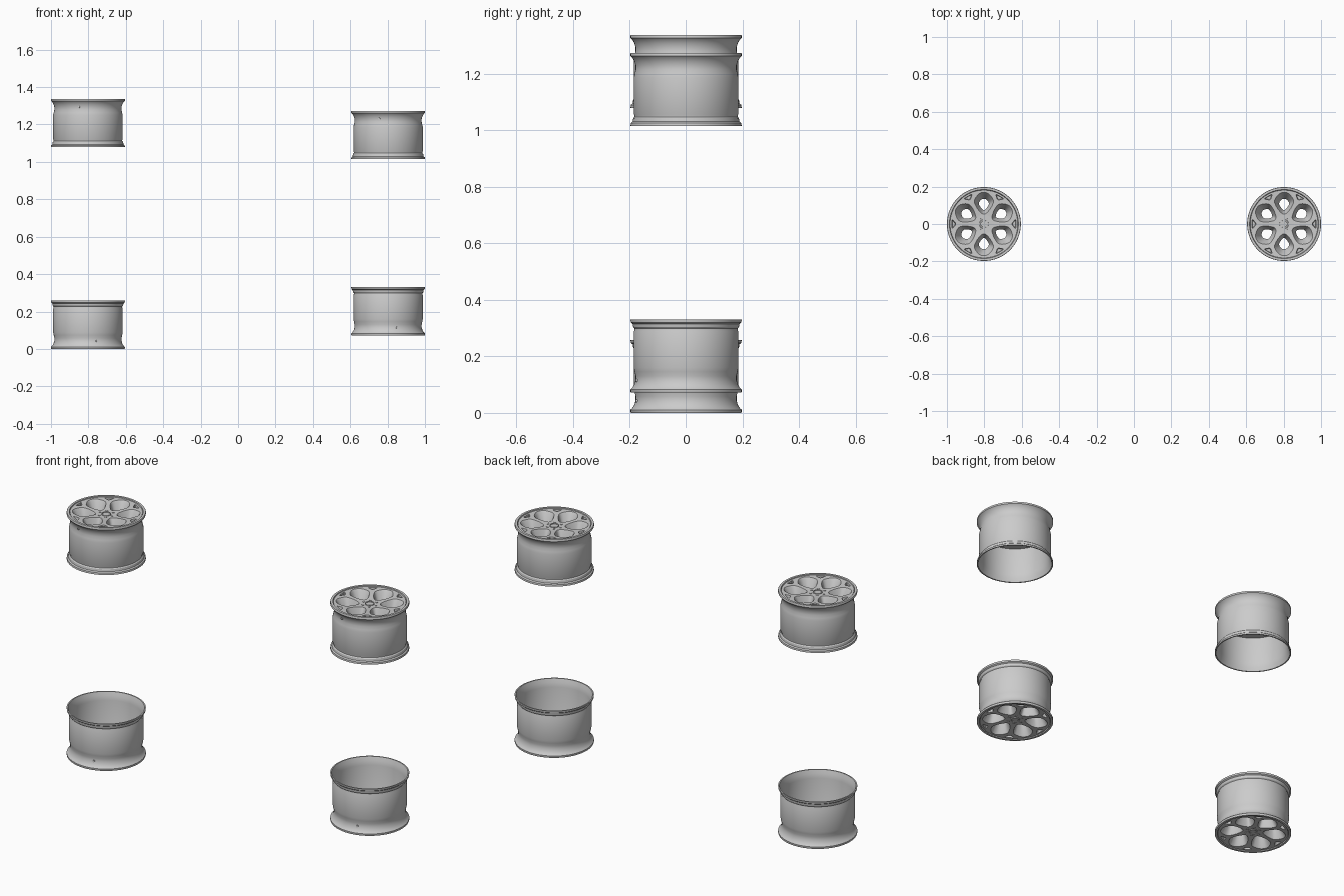
import bpy, bmesh, math
from mathutils import Vector, Matrix

if "Cube" in bpy.data.objects:
    bpy.data.objects.remove(bpy.data.objects["Cube"])

SEG = 96


def finish(bm, name, angle=30):
    """Turn a bmesh into a smooth-shaded mesh datablock."""
    bmesh.ops.remove_doubles(bm, verts=bm.verts, dist=1e-5)
    bmesh.ops.recalc_face_normals(bm, faces=bm.faces)
    mesh = bpy.data.meshes.new(name)
    bm.to_mesh(mesh)
    bm.free()
    ob = bpy.data.objects.new(name, mesh)
    bpy.context.collection.objects.link(ob)
    bpy.ops.object.select_all(action='DESELECT')
    ob.select_set(True)
    bpy.context.view_layer.objects.active = ob
    bpy.ops.object.shade_smooth_by_angle(angle=math.radians(angle))
    bpy.data.objects.remove(ob)
    return mesh


def lathe(bm, profile, closed=True):
    rings = [[bm.verts.new((r * math.cos(a), r * math.sin(a), z))
              for a in (2 * math.pi * i / SEG for i in range(SEG))] for r, z in profile]
    for k in range(len(rings) if closed else len(rings) - 1):
        bridge(bm, rings[k], rings[(k + 1) % len(rings)])


def bridge(bm, a, b):
    n = len(a)
    for i in range(n):
        j = (i + 1) % n
        bm.faces.new((a[i], a[j], b[j], b[i]))


def cone(bm, r1, r2, z1, z2, x=0, y=0, n=32):
    m = Matrix.Translation((x, y, (z1 + z2) / 2))
    bmesh.ops.create_cone(bm, cap_ends=True, segments=n, radius1=r1, radius2=r2,
                          depth=z2 - z1, matrix=m)


def rounded(points, t=0.22):
    """Cut every corner twice so the outline reads as rounded."""
    for _ in range(2):
        out = []
        for i, p in enumerate(points):
            q = points[(i + 1) % len(points)]
            out += [p.lerp(q, t), p.lerp(q, 1 - t)]
        points = out
    return points


def mirrored(half):
    pts = [Vector(p) for p in half]
    return pts + [Vector((x, -y)) for x, y in reversed(half) if y > 0]


def surface(r):
    """Dished height of the spoke face."""
    return -0.004 - 0.016 * (1 - min(r / 0.178, 1)) ** 1.2


def ring(bm, pts, angle, scale, centre, zfun):
    out = []
    for p in pts:
        q = Vector((centre, 0)) + (p - Vector((centre, 0))) * scale
        q.rotate(Matrix.Rotation(angle, 2))
        out.append(bm.verts.new((q.x, q.y, zfun(q.length))))
    return out


def fill(bm, loops, normal):
    edges = []
    for lp in loops:
        for i in range(len(lp)):
            pair = (lp[i], lp[(i + 1) % len(lp)])
            edges.append(bm.edges.get(pair) or bm.edges.new(pair))
    bmesh.ops.triangle_fill(bm, use_beauty=True, edges=edges, normal=normal)


# barrel with lips, drop well and inner wall
bm = bmesh.new()
lathe(bm, [(.181, -.012), (.184, 0), (.196, 0), (.1975, -.003), (.1975, -.011),
           (.191, -.017), (.184, -.029), (.1795, -.044), (.1795, -.058), (.183, -.074),
           (.186, -.088), (.186, -.215), (.1835, -.221), (.1835, -.226), (.188, -.231),
           (.190, -.243), (.1965, -.248), (.1975, -.258), (.191, -.258), (.184, -.238),
           (.179, -.215), (.179, -.09), (.172, -.072), (.172, -.04), (.177, -.022)])
barrel = finish(bm, "barrel")

# spoke face: six funnel windows and six shallow pockets between the forks
window = rounded(mirrored([(.053, .010), (.085, .038), (.125, .056), (.169, .022)]))
pocket = rounded(mirrored([(.147, 0), (.171, .028)]), 0.15)
bm = bmesh.new()
circle = [Vector((.181 * math.cos(2 * math.pi * i / SEG), .181 * math.sin(2 * math.pi * i / SEG)))
          for i in range(SEG)]
BACK = -0.07
top = [ring(bm, circle, 0, 1, 0, surface)]
back = [ring(bm, circle, 0, .96, 0, lambda r: BACK)]
bridge(bm, top[0], back[0])
for k in range(6):
    a = math.radians(30 + 60 * k)
    w0 = ring(bm, window, a, 1, .098, surface)
    w1 = ring(bm, window, a, .91, .098, lambda r: surface(r) - .008)
    w2 = ring(bm, window, a, .52, .098, lambda r: BACK)
    bridge(bm, w0, w1)
    bridge(bm, w1, w2)
    top.append(w0)
    back.append(w2)
    a = math.radians(60 * k)
    p0 = ring(bm, pocket, a, 1, .163, surface)
    p1 = ring(bm, pocket, a, .75, .163, lambda r: -.024)
    bridge(bm, p0, p1)
    bm.faces.new(p1)
    top.append(p0)
fill(bm, top, (0, 0, 1))
fill(bm, back, (0, 0, -1))
spokes = finish(bm, "spoke_face", 25)

# hub: raised ring, centre cap and lug nuts
bm = bmesh.new()
lathe(bm, [(.019, -.022), (.020, -.011), (.024, -.011), (.026, -.022)])
cone(bm, .019, .017, -.024, -.013)
for k in range(6):
    a = math.radians(60 * k)
    x, y = .038 * math.cos(a), .038 * math.sin(a)
    cone(bm, .0065, .006, -.024, -.012, x, y, 6)
hub = finish(bm, "hub")

# valve stem on the side of the barrel
bm = bmesh.new()
va = math.radians(255)
axis = Vector((math.cos(va), math.sin(va), 0))
m = Matrix.Translation(axis * .180 + Vector((0, 0, -.042))) @ \
    axis.to_track_quat('Z', 'Y').to_matrix().to_4x4()
bmesh.ops.create_cone(bm, cap_ends=True, segments=16, radius1=.006, radius2=.005,
                      depth=.012, matrix=m)
valve = finish(bm, "valve_stem")

# four wheels: upper pair faces up, lower pair is turned over
wheels = [("upper_left", -.8025, 1.337, False), ("upper_right", .8025, 1.273, False),
          ("lower_left", -.8025, 0, True), ("lower_right", .8025, .072, True)]
for label, x, z, flipped in wheels:
    for mesh in (barrel, spokes, hub, valve):
        ob = bpy.data.objects.new(f"{label}_{mesh.name}", mesh)
        ob.location = (x, 0, z)
        ob.rotation_euler = (0, math.pi if flipped else 0, 0)
        bpy.context.collection.objects.link(ob)
